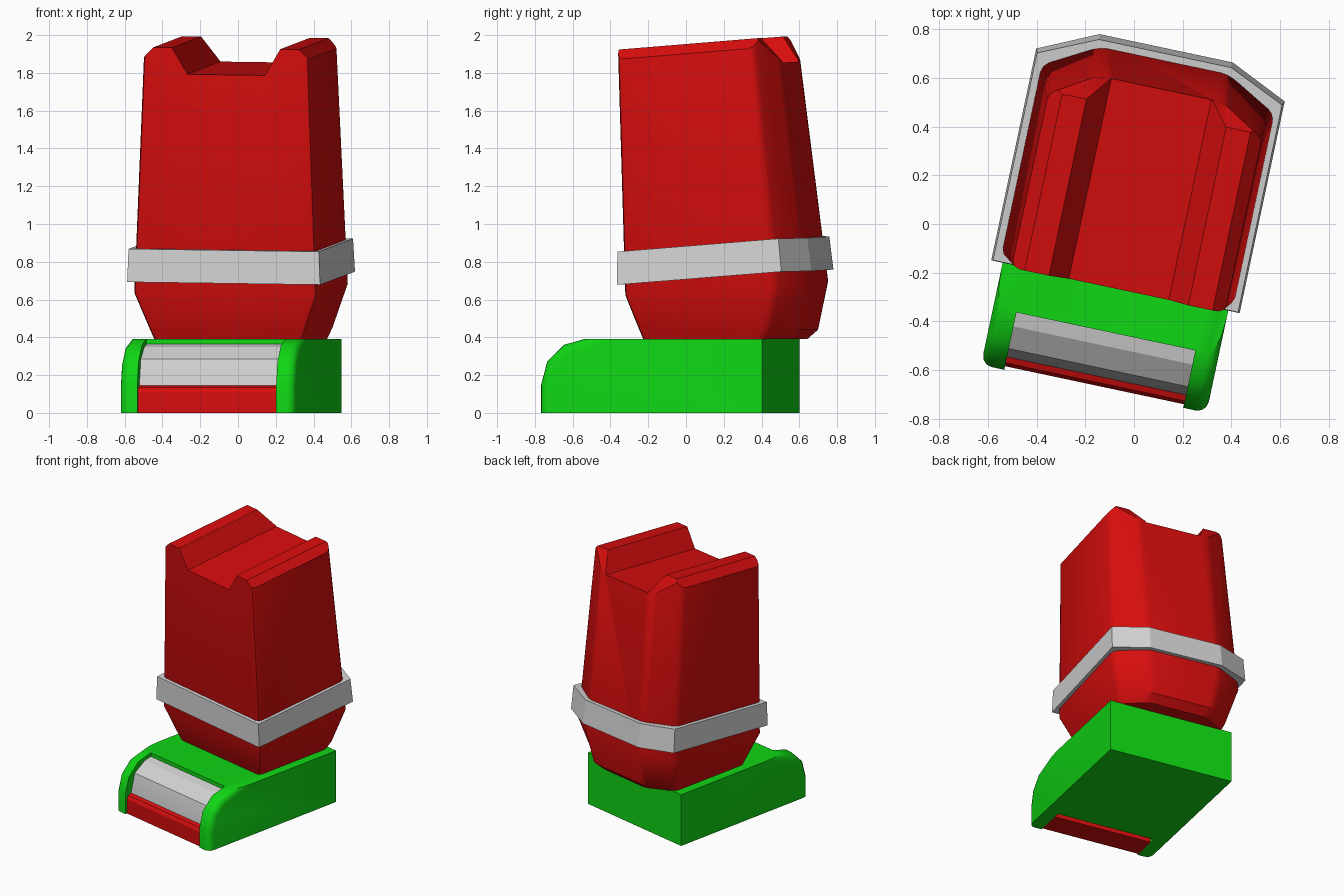
import bpy, bmesh, math
from mathutils import Vector

if "Cube" in bpy.data.objects:
    bpy.data.objects.remove(bpy.data.objects["Cube"])

TURN = -math.radians(12)
CX = -0.021                      # centre line of the foot


def material(name, rgb):
    m = bpy.data.materials.new(name)
    m.diffuse_color = (*rgb, 1)
    m.use_nodes = True
    m.node_tree.nodes["Principled BSDF"].inputs["Base Color"].default_value = m.diffuse_color
    return m


RED = material("red", (0.68, 0.004, 0.004))
GREEN = material("green", (0.005, 0.67, 0.007))
GREY = material("light_grey", (0.65, 0.65, 0.65))


def finish(bm, name, mat):
    bmesh.ops.recalc_face_normals(bm, faces=bm.faces[:])
    me = bpy.data.meshes.new(name)
    bm.to_mesh(me)
    bm.free()
    me.materials.append(mat)
    ob = bpy.data.objects.new(name, me)
    ob.rotation_euler.z = TURN
    bpy.context.collection.objects.link(ob)
    return ob


def activate(ob):
    bpy.ops.object.select_all(action='DESELECT')
    ob.select_set(True)
    bpy.context.view_layer.objects.active = ob


def smooth(ob, deg=35):
    activate(ob)
    bpy.ops.object.shade_smooth_by_angle(angle=math.radians(deg))


def subtract(ob, cutter):
    bpy.context.view_layer.update()
    mod = ob.modifiers.new("cut", 'BOOLEAN')
    mod.operation, mod.solver, mod.object = 'DIFFERENCE', 'EXACT', cutter
    activate(ob)
    bpy.ops.object.modifier_apply(modifier=mod.name)
    bpy.data.objects.remove(cutter)


def loft(rings):
    """Closed solid through rings with equal point counts."""
    bm = bmesh.new()
    vs = [[bm.verts.new(p) for p in r] for r in rings]
    n = len(rings[0])
    for a, b in zip(vs, vs[1:]):
        for i in range(n):
            j = (i + 1) % n
            bm.faces.new((a[i], a[j], b[j], b[i]))
    bm.faces.new(vs[0][::-1])
    bm.faces.new(vs[-1])
    return bm, vs


def prism(profile, half):
    """Side profile (y, z) extruded across x."""
    return loft([[(CX + s * half, y, z) for y, z in profile] for s in (-1, 1)])


def tilt(x, y):
    return 0.08 * y - 0.014 * x


def section(z, half, front, side, back, back_half, cx=CX, tilted=True):
    """Six-sided cross-section with a chamfered back."""
    pts = [(-half, front), (half, front), (half, side),
           (back_half, back), (-back_half, back), (-half, side)]
    return [(cx + x, y, z + (tilt(x, min(y, 0.6)) if tilted else 0)) for x, y in pts]


# Foot with rounded toe and an open slot at the front
bm, vs = prism([(0.508, 0), (0.508, 0.392), (-0.46, 0.392), (-0.575, 0.36),
                (-0.665, 0.27), (-0.697, 0.15), (-0.697, 0)], 0.474)
edges = [bm.edges.get((ring[i], ring[i + 1])) for ring in vs for i in range(2, 6)]
bmesh.ops.bevel(bm, geom=edges, offset=0.045, segments=3, profile=0.5, affect='EDGES')
foot = finish(bm, "foot", GREEN)
slot = finish(prism([(-0.456, -1), (-0.456, 1), (-1, 1), (-1, -1)], 0.376)[0],
              "slot_cutter", GREEN)
subtract(foot, slot)
smooth(foot)

# Toe panel and toe bumper filling the slot
panel = finish(prism([(-0.45, 0.12), (-0.45, 0.365), (-0.515, 0.35), (-0.608, 0.285),
                      (-0.643, 0.145), (-0.643, 0.12)], 0.377)[0], "toe_panel", GREY)
bumper = finish(prism([(-0.5, 0), (-0.5, 0.13), (-0.64, 0.146), (-0.668, 0.135),
                       (-0.682, 0.11), (-0.682, 0)], 0.377)[0], "toe_bumper", RED)
smooth(panel, 20)

# Leg: flared ankle, then tapering up
bm, vs = loft([
    section(0.39, 0.405, -0.156, 0.49, 0.61, 0.22, tilted=False),
    section(0.44, 0.424, -0.174, 0.52, 0.665, 0.24, tilted=False),
    section(0.645, 0.497, -0.233, 0.585, 0.712, 0.27),
    section(2.1, 0.441, -0.286, 0.44, 0.53, 0.26, cx=-0.005)])
edges = [bm.edges.get((a[i], b[i])) for a, b in zip(vs, vs[1:]) for i in range(6)]
bmesh.ops.bevel(bm, geom=edges, offset=0.03, segments=2, profile=0.5, affect='EDGES')

# Sloped rear edge of the top
cut = bmesh.ops.bisect_plane(bm, geom=bm.verts[:] + bm.edges[:] + bm.faces[:],
                             plane_co=Vector((0, 0.46, 1.995)),
                             plane_no=Vector((0, 0.145, 0.115)), clear_outer=True)
bmesh.ops.holes_fill(bm, edges=[e for e in bm.edges if e.is_boundary], sides=0)
leg = finish(bm, "leg", RED)

# Top outline: two bevelled ridges with a channel between
right = [(0.21, 1.79), (0.293, 1.93), (0.395, 1.93), (0.6, 1.725), (0.6, 2.6)]
outline = [(-x, z) for x, z in right[::-1]] + right
cutter = finish(loft([[(x - 0.005, y, z + tilt(x, y + 0.27)) for x, z in outline]
                      for y in (-1, 1)])[0], "top_cutter", RED)
subtract(leg, cutter)
smooth(leg)

# Strap around the ankle
strap = finish(loft([section(0.707, 0.522, -0.268, 0.622, 0.734, 0.28),
                     section(0.882, 0.515, -0.266, 0.605, 0.712, 0.278)])[0],
               "ankle_strap", GREY)
